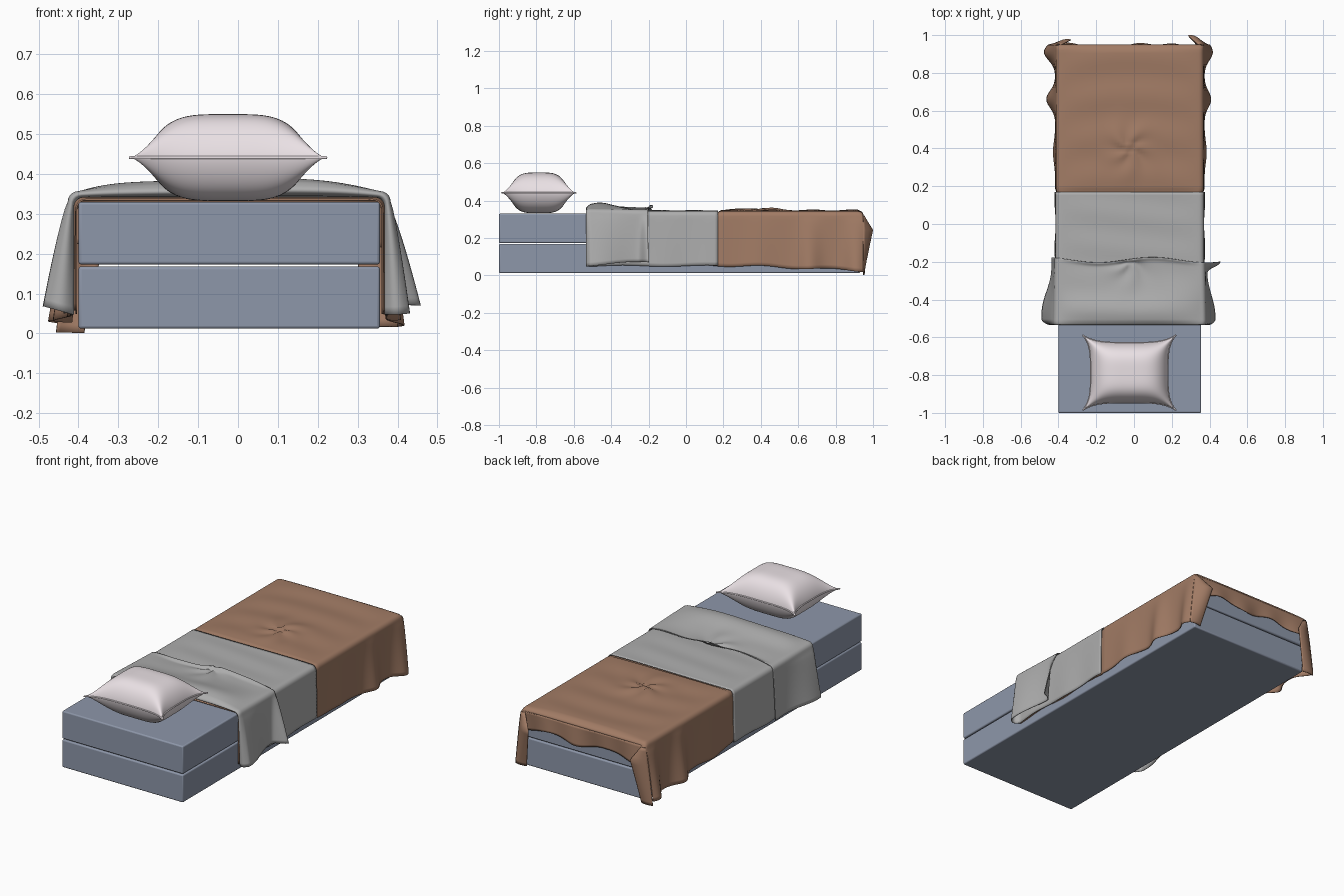
import bpy, bmesh, math
from math import sin, cos, pi, exp

if "Cube" in bpy.data.objects:
    bpy.data.objects.remove(bpy.data.objects["Cube"])

CX, W, R = -0.022, 0.383, 0.025      # bed centre, cloth half width, edge radius


def material(name, rgb):
    m = bpy.data.materials.new(name)
    m.diffuse_color = (*rgb, 1)
    m.use_nodes = True
    m.node_tree.nodes["Principled BSDF"].inputs["Base Color"].default_value = m.diffuse_color
    return m


BLUE = material("mattress_blue", (0.27, 0.31, 0.40))
BROWN = material("blanket_brown", (0.36, 0.20, 0.13))
GREY = material("sheet_grey", (0.42, 0.42, 0.42))
PINK = material("pillow_pink", (0.82, 0.75, 0.78))


def bump(v, centre, width):
    return exp(-((v - centre) / width) ** 2)


def grid(name, rows, mat, thickness=0.004):
    """Smooth sheet from rows of points."""
    bm = bmesh.new()
    vs = [[bm.verts.new(p) for p in row] for row in rows]
    for a, b in zip(vs, vs[1:]):
        for i in range(len(a) - 1):
            bm.faces.new((a[i], a[i + 1], b[i + 1], b[i]))
    bmesh.ops.remove_doubles(bm, verts=bm.verts, dist=1e-5)
    bmesh.ops.recalc_face_normals(bm, faces=bm.faces)
    for f in bm.faces:
        f.smooth = True
    me = bpy.data.meshes.new(name)
    bm.to_mesh(me)
    bm.free()
    me.materials.append(mat)
    ob = bpy.data.objects.new(name, me)
    bpy.context.collection.objects.link(ob)
    if thickness:
        s = ob.modifiers.new("thickness", "SOLIDIFY")
        s.thickness, s.offset = thickness, 0
    return ob


def block(name, z0, z1):
    bpy.ops.mesh.primitive_cube_add(size=1, location=(CX, -0.035, (z0 + z1) / 2))
    ob = bpy.context.object
    ob.name = name
    ob.scale = (0.756, 1.93, z1 - z0)
    bpy.ops.object.transform_apply(location=False, rotation=False, scale=True)
    b = ob.modifiers.new("bevel", "BEVEL")
    b.width, b.segments = 0.007, 3
    bpy.ops.object.shade_smooth_by_angle(angle=math.radians(40))
    ob.data.materials.append(BLUE)


def drape(y, off, hem, flare, lift):
    """One cross-section: left hang, rounded edge, top, rounded edge, right hang."""
    top, w = 0.335 + off, W + off

    def side(a):
        h, fl = hem(a, y), flare(a, y)
        pts = []
        for i in range(14, 0, -1):
            f = i / 14
            pts.append((CX + a * (w + fl * f ** 0.8), y, (top - R) * (1 - f) + h * f))
        for i in range(5):
            t = pi / 2 * i / 5
            pts.append((CX + a * (w - R + R * cos(t)), y, top - R + R * sin(t)))
        return pts

    middle = []
    for i in range(49):
        x = (w - R) * (i / 24 - 1)
        middle.append((CX + x, y, top + lift(x, y) * (1 - (x / (w - R)) ** 4)))
    return side(-1) + middle + side(1)[::-1]


# Mattress and base
block("bed_base", 0.012, 0.168)
block("mattress", 0.173, 0.33)


# Brown blanket, draped over both sides
def blanket_hem(a, y):
    return 0.055 - 0.035 * max(0, y) ** 1.5 + 0.006 * sin(17 * y + a)


def blanket_flare(a, y):
    k = 0.06 if a < 0 else 0.045
    return (0.004 + k * bump(y, 0.91, 0.06) + 0.8 * k * bump(y, 0.66, 0.06)
            + 0.012 * bump(y, 0.38, 0.08)) if y > 0.1 else 0.0


def wrinkles(x, y, yc):
    r = math.hypot(x, y - yc)
    return exp(-(r / 0.13) ** 2) * (0.007 + 0.006 * sin(5 * math.atan2(y - yc, x) + 22 * r))


def blanket_lift(x, y):
    if y < 0.17:
        return 0
    return 0.006 + wrinkles(x, y, 0.4) + 0.003 * sin(30 * (y + 0.3 * x * x))


rows = [drape(-0.515 + 1.435 * i / 90, 0.001 + 0.005 * (i > 43), blanket_hem, blanket_flare,
              blanket_lift if i > 43 else lambda x, y: 0) for i in range(91)]
for t in (0.25, 0.5, 0.75, 1):        # rounded foot edge
    y = 0.92 + 0.027 * sin(t * pi / 2)
    dz = 0.02 * (1 - cos(t * pi / 2))
    rows.append([(x, yy, z - (dz if z > 0.3 else 0)) for x, yy, z in
                 drape(y, 0.006, blanket_hem, blanket_flare, lambda x, y: 0.003)])
grid("blanket", rows, BROWN)

# Short flap over the foot end
rows = []
for k in range(9):
    t = k / 8
    rows.append([(CX + 0.385 * u, 0.947 + 0.012 * t * sin(9 * u) * cos(4 * u),
                  0.326 - t * (0.095 + 0.015 * sin(7 * u + 1)))
                 for u in [i / 20 - 1 for i in range(41)]])
grid("foot_flap", rows, BROWN)

# Hanging corner folds at the foot
for a, name in ((-1, "corner_fold_left"), (1, "corner_fold_right")):
    rows = []
    for k in range(17):
        f = k / 16
        hem = blanket_hem(a, 0.947) if a > 0 else 0.002
        xs = CX + a * (W + 0.006 + blanket_flare(a, 0.947) * f ** 0.8)
        out = (0.05 if a > 0 else 0.028) * (f / 0.25 if f < 0.25 else (1 - f) / 0.75)
        wide = 0.10 * min(1, 0.25 + 3 * f) * (1 - 0.3 * f)
        row = []
        for j in range(9):
            t = j / 8
            row.append((xs - a * wide * t, 0.947 + out * sin(t * pi / 2) + 0.006 * sin(pi * t),
                        0.318 * (1 - f) + hem * f))
        rows.append(row)
    grid(name, rows, BROWN)


# Grey sheet with its head end turned back over itself
def sheet_hem(layer):
    return lambda a, y: 0.05 + layer * (0.012 + 0.01 * a * sin(8 * y + 3)) + 0.004 * sin(14 * y)


def sheet_flare(layer):
    def flare(a, y):
        if a < 0:
            k = 0.05 * bump(y, -0.49, 0.15) + 0.012
        else:
            k = 0.04 * bump(y, -0.50, 0.13) + 0.07 * bump(y, -0.19, 0.035) + 0.008
        return layer * k + 0.006 * sin(12 * y) ** 2
    return flare


def sheet_lift(layer):
    def lift(x, y):
        puff = 0.028 * bump(y, -0.45, 0.09) * (1 + 0.15 * sin(9 * x))
        ridge = 0.012 * bump(y, -0.19, 0.014)
        return layer * (puff + ridge + wrinkles(x, y, -0.2)) + 0.002 * (1 + sin(35 * y + 4 * x))
    return lift


def sheet_row(y, off, layer):
    pts = drape(y, off, sheet_hem(layer), sheet_flare(layer), sheet_lift(layer))
    # turned-back edge is not quite straight
    e = layer * bump(y, -0.19, 0.05)
    return [(x, yy + e * 0.014 * sin(11 * x + 0.5), z) for x, yy, z in pts]


rows = [sheet_row(0.17 - 0.68 * i / 40, 0.008, 0) for i in range(41)]
for i in range(1, 10):
    t = i / 10
    rows.append(sheet_row(-0.51 - 0.022 * sin(pi * t), 0.008 + 0.012 * (1 - cos(pi * t)) / 2, t))
rows += [sheet_row(-0.51 + 0.32 * i / 50, 0.020 - 0.006 * i / 50, 1) for i in range(51)]
grid("turned_back_sheet", rows, GREY)


# Pillow: two puffed halves with pinched sides
def pillow_xy(u, v):
    return (-0.025 + 0.246 * u * (1 - 0.17 * (1 - v ** 4)),
            -0.787 + 0.198 * v * (1 - 0.2 * (1 - u ** 4)))


N = 48
S = [sin(pi / 2 * (2 * i / N - 1)) for i in range(N + 1)]
for s, name in ((1, "pillow_top"), (-1, "pillow_bottom")):
    rows = []
    for v in S:
        row = []
        for u in S:
            x, y = pillow_xy(u, v)
            h = 0.109 * max(0, (1 - u ** 4) * (1 - v ** 4)) ** 0.75
            row.append((x, y, 0.441 + s * h))
        rows.append(row)
    ob = grid(name, rows, PINK, 0)
    if ob.data.polygons[len(ob.data.polygons) // 2].normal.z * s < 0:
        ob.data.flip_normals()

# Seam piping around the pillow
ring = ([(u, -1) for u in S[:-1]] + [(1, v) for v in S[:-1]]
        + [(u, 1) for u in S[:0:-1]] + [(-1, v) for v in S[:0:-1]])
cu = bpy.data.curves.new("pillow_seam", "CURVE")
cu.dimensions = "3D"
cu.bevel_depth, cu.bevel_resolution = 0.004, 2
sp = cu.splines.new("POLY")
sp.points.add(len(ring) - 1)
for p, (u, v) in zip(sp.points, ring):
    p.co = (*pillow_xy(u, v), 0.441, 1)
sp.use_cyclic_u = True
cu.materials.append(PINK)
bpy.context.collection.objects.link(bpy.data.objects.new("pillow_seam", cu))
